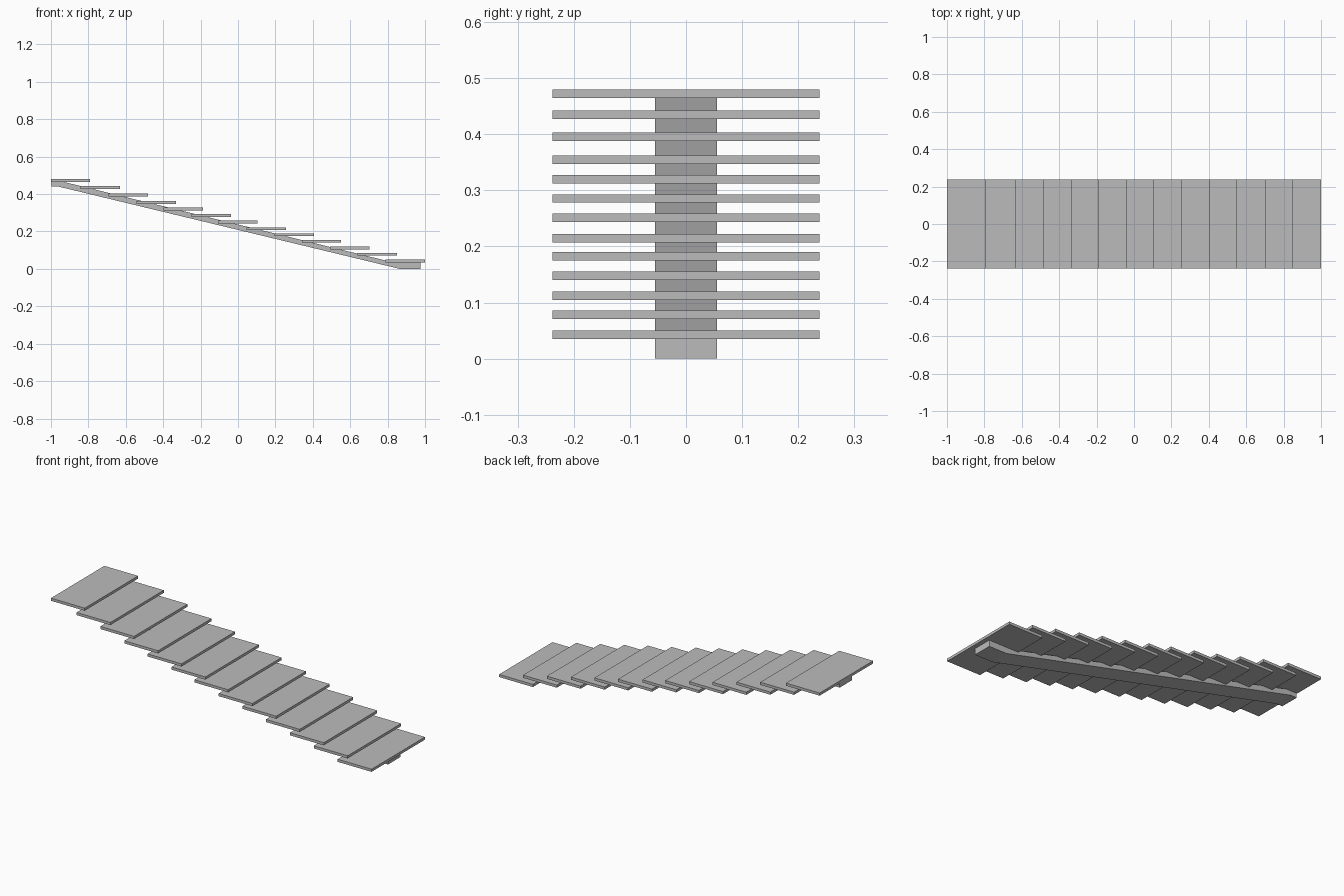
import bpy
import bmesh

cube = bpy.data.objects.get("Cube")
if cube:
    bpy.data.objects.remove(cube, do_unlink=True)

grey = bpy.data.materials.new("plain_grey")
grey.use_nodes = True
colour = (0.5, 0.5, 0.5, 1)
grey.diffuse_color = colour
grey.node_tree.nodes["Principled BSDF"].inputs["Base Color"].default_value = colour


def extrude_profile(name, profile, half_width):
    """Sweep a side profile of (x, z) points across y, centred on y = 0."""
    bm = bmesh.new()
    face = bm.faces.new([bm.verts.new((x, -half_width, z)) for x, z in profile])
    moved = bmesh.ops.extrude_face_region(bm, geom=[face])["geom"]
    verts = [v for v in moved if isinstance(v, bmesh.types.BMVert)]
    bmesh.ops.translate(bm, verts=verts, vec=(0, 2 * half_width, 0))
    bmesh.ops.recalc_face_normals(bm, faces=bm.faces)
    mesh = bpy.data.meshes.new(name)
    bm.to_mesh(mesh)
    bm.free()
    mesh.materials.append(grey)
    obj = bpy.data.objects.new(name, mesh)
    bpy.context.collection.objects.link(obj)
    return obj


# Central sloping beam with flat landings at both ends
extrude_profile("central_stringer", [
    (-0.998, 0.44), (-0.96, 0.44), (0.865, 0), (0.975, 0),
    (0.975, 0.036), (0.825, 0.036), (-0.94, 0.467), (-0.998, 0.467),
], 0.055)

# Overlapping treads: (front edge x, top z), from the top step down
DEPTH, THICKNESS = 0.211, 0.015
steps = [
    (-0.79, 0.48), (-0.63, 0.442), (-0.482, 0.403), (-0.332, 0.362),
    (-0.186, 0.327), (-0.037, 0.293), (0.105, 0.259), (0.257, 0.222),
    (0.405, 0.19), (0.552, 0.155), (0.702, 0.12), (0.851, 0.086), (1, 0.05),
]
for i, (x, z) in enumerate(steps, 1):
    back, under = x - DEPTH, z - THICKNESS
    extrude_profile(f"tread_{i}", [(back, under), (x, under), (x, z), (back, z)], 0.238)
